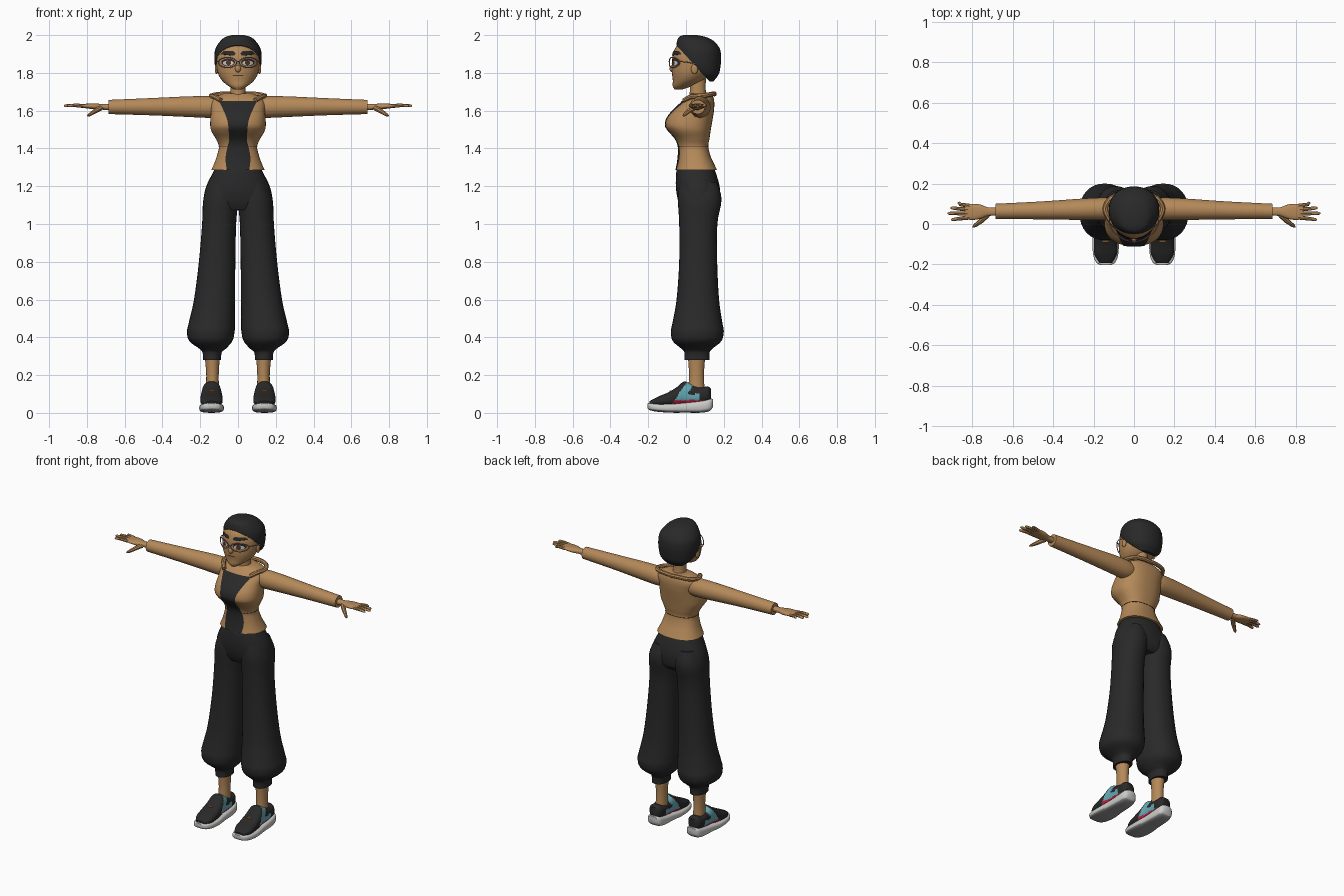
import bpy, bmesh, math
from mathutils import Vector
from mathutils.bvhtree import BVHTree

if "Cube" in bpy.data.objects:
    bpy.data.objects.remove(bpy.data.objects["Cube"], do_unlink=True)


def material(name, *rgb):
    m = bpy.data.materials.new(name)
    m.use_nodes = True
    m.diffuse_color = (*rgb, 1)
    m.node_tree.nodes["Principled BSDF"].inputs["Base Color"].default_value = (*rgb, 1)
    return m


TAN = material("tan", .46, .25, .1)
BLACK = material("soft black", .022, .022, .023)
WHITE = material("sole white", .6, .6, .58)
GREY = material("tread grey", .3, .3, .3)
TEAL = material("teal", .13, .4, .46)
RED = material("red", .55, .012, .05)
PINK = material("frame pink", .45, .25, .27)
BROWN = material("dark brown", .09, .035, .02)
ORANGE = material("lace orange", .6, .22, .03)
parts = []


def add(name, bm, *mats):
    mesh = bpy.data.meshes.new(name)
    bm.to_mesh(mesh)
    bm.free()
    for m in mats:
        mesh.materials.append(m)
    ob = bpy.data.objects.new(name, mesh)
    bpy.context.collection.objects.link(ob)
    parts.append(ob)
    return ob


def smooth_path(rows, sub):
    """Catmull-Rom interpolation through rows of numbers."""
    out = []
    for i in range(len(rows) - 1):
        p0, p1, p2 = rows[max(i - 1, 0)], rows[i], rows[i + 1]
        p3 = rows[min(i + 2, len(rows) - 1)]
        for k in range(sub):
            t = k / sub
            out.append([b + .5 * t * (c - a + t * (2*a - 5*b + 4*c - d + t * (3*(b - c) + d - a)))
                        for a, b, c, d in zip(p0, p1, p2, p3)])
    return out + [list(rows[-1])]


def loft(rows, axis="z", e=2.0, sub=4, n=32, side=1):
    """Rows are (position along axis, low a, high a, low b, high b)."""
    bm = bmesh.new()
    rings = []
    for t, a0, a1, b0, b1 in smooth_path(rows, sub):
        ring = []
        for k in range(n):
            c, s = math.cos(math.tau * k / n), math.sin(math.tau * k / n)
            a = (a0 + a1) / 2 + (a1 - a0) / 2 * math.copysign(abs(c) ** (2 / e), c)
            b = (b0 + b1) / 2 + (b1 - b0) / 2 * math.copysign(abs(s) ** (2 / e), s)
            x, y, z = {"x": (t, a, b), "y": (a, t, b), "z": (a, b, t)}[axis]
            ring.append(bm.verts.new((x * side, y, z)))
        rings.append(ring)
    for p, q in zip(rings, rings[1:]):
        for k in range(n):
            bm.faces.new((p[k], p[k - 1], q[k - 1], q[k]))
    bm.faces.new(rings[0])
    bm.faces.new(rings[-1])
    bmesh.ops.recalc_face_normals(bm, faces=bm.faces)
    return bm


def body(*rows):
    """Symmetric rows given as (z, front y, back y, half width)."""
    return [(z, -w, w, f, b) for z, f, b, w in rows]


def tube(name, points, radii, mat, closed=False):
    cu = bpy.data.curves.new(name, "CURVE")
    cu.dimensions = "3D"
    cu.bevel_depth = 1
    cu.bevel_resolution = 2
    cu.use_fill_caps = True
    sp = cu.splines.new("POLY")
    sp.points.add(len(points) - 1)
    for p, co, r in zip(sp.points, points, radii):
        p.co, p.radius = (*co, 1), r
    sp.use_cyclic_u = closed
    tmp = bpy.data.objects.new(name + "_path", cu)
    bpy.context.collection.objects.link(tmp)
    bpy.context.view_layer.update()
    bm = bmesh.new()
    bm.from_mesh(tmp.evaluated_get(bpy.context.evaluated_depsgraph_get()).to_mesh())
    bpy.data.objects.remove(tmp, do_unlink=True)
    return add(name, bm, mat)


def ball(name, centre, radii, mat):
    bm = bmesh.new()
    bmesh.ops.create_uvsphere(bm, u_segments=16, v_segments=10, radius=1)
    bmesh.ops.scale(bm, vec=radii, verts=bm.verts)
    bmesh.ops.translate(bm, vec=centre, verts=bm.verts)
    return add(name, bm, mat)


def decal(name, target, rows, lift, mat, side=1, cols=10):
    """Thin sheet of (z, low x, high x) rows laid on the front of a part."""
    tree = BVHTree.FromPolygons([v.co for v in target.data.vertices],
                                [p.vertices[:] for p in target.data.polygons])
    bm = bmesh.new()
    grid = []
    for z, x0, x1 in rows:
        line = []
        for k in range(cols + 1):
            x = side * (x0 + (x1 - x0) * k / cols)
            hit = tree.ray_cast(Vector((x, -1, z)), Vector((0, 1, 0)))[0]
            line.append(bm.verts.new((x, (hit.y if hit else 0) - lift, z)))
        grid.append(line)
    for p, q in zip(grid, grid[1:]):
        for k in range(cols):
            f = bm.faces.new((p[k], p[k + 1], q[k + 1], q[k]))
            f.normal_update()
            if f.normal.y > 0:
                f.normal_flip()
    return add(name, bm, mat)


def oval(cx, cz, rx, rz, n=10):
    angles = [math.pi * (i / n - .5) * .96 for i in range(n + 1)]
    return [(cz + rz * math.sin(a), cx - rx * math.cos(a), cx + rx * math.cos(a)) for a in angles]


# Head, neck and hair
head = add("head", loft(body(
    (1.712, -.06, -.02, .018), (1.73, -.07, .03, .05), (1.76, -.07, .09, .085),
    (1.80, -.074, .13, .107), (1.85, -.074, .155, .115), (1.89, -.071, .16, .114),
    (1.93, -.058, .15, .1), (1.96, -.03, .11, .07), (1.97, -.01, .09, .05))), TAN)
add("neck", loft(body((1.63, .0, .13, .07), (1.67, .015, .115, .045), (1.7, .02, .105, .039),
                      (1.77, .02, .105, .039))), TAN)
hair = loft(body(
    (1.755, .08, .145, .06), (1.79, .03, .172, .1), (1.83, -.03, .182, .119),
    (1.88, -.05, .186, .125), (1.93, -.052, .178, .119), (1.97, -.047, .145, .092),
    (1.99, -.037, .105, .066), (2, -.015, .06, .03)), e=2.15)
cut = bmesh.ops.bisect_plane(hair, geom=hair.verts[:] + hair.edges[:] + hair.faces[:],
                             plane_co=(0, -.05, 1.945), plane_no=(0, .185, .17), clear_inner=True)
bmesh.ops.holes_fill(hair, edges=[e for e in hair.edges if e.is_boundary], sides=0)
add("hair", hair, BLACK)
ball("nose", (0, -.073, 1.822), (.015, .014, .019), TAN)
decal("mouth", head, [(1.783, -.022, .022), (1.787, -.03, .03), (1.79, -.022, .022)], .002, BROWN)

# Jacket, shirt front and waist seam
jacket = add("jacket", loft(body(
    (1.285, -.052, .165, .142), (1.32, -.045, .148, .126), (1.36, -.04, .13, .112),
    (1.41, -.04, .118, .101), (1.45, -.055, .124, .117), (1.49, -.09, .13, .14),
    (1.52, -.108, .135, .147), (1.56, -.1, .142, .146), (1.60, -.07, .148, .143),
    (1.64, -.028, .15, .145), (1.67, .0, .145, .125), (1.69, .025, .13, .08)), e=2.4, n=48), TAN)
shirt = smooth_path([(1.65, .1), (1.6, .076), (1.55, .057), (1.5, .05), (1.44, .048),
                     (1.41, .055), (1.35, .066), (1.287, .06)], 4)
decal("shirt_front", jacket, [(z, -w, w) for z, w in shirt], .004, BLACK)
add("waist_seam", loft(body((1.409, -.041, .12, .103), (1.412, -.041, .12, .103)), e=2.4, sub=1), BROWN)

# Trouser hips
add("trouser_hips", loft(body(
    (1.075, -.02, .15, .17), (1.1, -.033, .172, .184), (1.14, -.046, .18, .182),
    (1.2, -.054, .178, .168), (1.27, -.052, .158, .134), (1.3, -.045, .145, .118)), e=2.2), BLACK)


def shoe_colour(c):
    """Red stripe above the sole, slanted teal band, black elsewhere."""
    if c.y > -.07 and c.z < .068:
        return 2
    slant = c.y - (c.z - .07) * .7
    if -.06 < slant < -.015 or (-.02 < c.y < .07 and c.z < .1):
        return 1
    return 0


for side, label in ((1, "left"), (-1, "right")):
    # Leg, ankle
    add(label + "_trouser_leg", loft([
        (1.22, .02, .15, -.035, .165), (1.13, .0, .183, -.043, .188), (1.0, .01, .19, -.036, .166),
        (.8, .014, .207, -.036, .165), (.6, .016, .233, -.05, .175), (.48, .016, .26, -.071, .192),
        (.43, .018, .27, -.08, .2), (.38, .03, .258, -.07, .187), (.34, .064, .205, -.025, .14),
        (.32, .086, .188, -.008, .125), (.28, .09, .184, -.008, .125)], e=2.2, side=side), BLACK)
    add(label + "_ankle", loft([(.1, .1, .172, .01, .1), (.2, .102, .168, .016, .095),
                                (.3, .096, .176, .01, .102)], side=side), TAN)

    # Shoe
    sole = loft([(y, .14 - w, .14 + w, lo, hi) for y, w, lo, hi in (
        (-.204, .022, .025, .05), (-.19, .047, .014, .052), (-.15, .062, .006, .05),
        (-.08, .065, .001, .05), (0, .057, .001, .056), (.08, .053, .001, .066),
        (.125, .046, .01, .075), (.142, .03, .03, .074))], "y", 3.2, side=side)
    sole.normal_update()
    for f in sole.faces:
        f.material_index = int(f.normal.z < -.7)
    add(label + "_sole", sole, WHITE, GREY)
    upper = loft([(y, .14 - w, .14 + w, lo, hi) for y, w, lo, hi in (
        (-.193, .03, .04, .062), (-.15, .055, .035, .085), (-.1, .059, .035, .106),
        (-.05, .056, .035, .135), (-.01, .05, .04, .166), (.03, .047, .04, .152),
        (.08, .047, .05, .137), (.115, .042, .055, .14), (.132, .026, .06, .128))],
        "y", 2.5, sub=6, n=48, side=side)
    for f in upper.faces:
        f.material_index = shoe_colour(f.calc_center_median())
    add(label + "_shoe_upper", upper, BLACK, TEAL, RED)
    tube(label + "_lace", [(side * x, -.085, .116) for x in (.125, .14, .155)], [.004] * 3, ORANGE)

    # Sleeve, palm, fingers
    add(label + "_sleeve", loft([
        (.08, .03, .12, 1.57, 1.665), (.14, .02, .13, 1.562, 1.676), (.25, .02, .126, 1.566, 1.676),
        (.45, .023, .112, 1.575, 1.667), (.685, .025, .1, 1.582, 1.657)], "x", side=side), TAN)
    add(label + "_palm", loft([
        (.66, .04, .082, 1.603, 1.637), (.72, .04, .082, 1.605, 1.636), (.76, .026, .096, 1.607, 1.638),
        (.8, .02, .1, 1.612, 1.637), (.835, .025, .098, 1.616, 1.634)], "x", 2.4, side=side), TAN)
    for finger, base, tip, reach in (("little", .09, .104, .872), ("ring", .071, .079, .908),
                                     ("middle", .051, .053, .922), ("index", .032, .022, .905)):
        mid = (base + tip) / 2
        tube(f"{label}_{finger}_finger",
             [(side * .815, base, 1.625), (side * .86, mid, 1.628),
              (side * (reach - .008), tip, 1.626), (side * reach, tip, 1.625)],
             [.0105, .0095, .0075, .003], TAN)
    tube(label + "_thumb", [(side * .725, .045, 1.615), (side * .757, .015, 1.598),
                            (side * .787, -.008, 1.578), (side * .797, -.015, 1.573)],
         [.014, .013, .009, .004], TAN)

    # Folded collar
    collar = smooth_path([(.092, -.01, 1.655), (.125, .03, 1.674), (.142, .08, 1.678),
                          (.11, .13, 1.686), (.05, .147, 1.69), (0, .15, 1.688)], 4)
    tube(label + "_collar", [(side * x, y, z) for x, y, z in collar], [.013] * len(collar), TAN)

    # Eye, eyebrow, ear, spectacles
    decal(label + "_eyeliner", head, oval(.052, 1.856, .036, .02), .002, BLACK, side)
    decal(label + "_eye_white", head, oval(.052, 1.852, .029, .013), .004, WHITE, side)
    decal(label + "_iris", head, oval(.05, 1.853, .014, .013), .006, BROWN, side)
    decal(label + "_eyebrow", head, [(1.893, .02, .045), (1.898, .015, .092), (1.905, .014, .088),
                                     (1.915, .025, .075)], .005, BLACK, side)
    ball(label + "_ear", (side * .114, .045, 1.82), (.009, .018, .027), TAN)
    rim = [(.056 + .048 * math.cos(a), 1.855 + .027 * math.sin(a))
           for a in (math.tau * k / 28 for k in range(28))]
    tube(label + "_spectacle_rim", [(side * x, -.088 + 5 * x * x, z) for x, z in rim],
         [.0028] * len(rim), PINK, True)
    tube(label + "_spectacle_arm", [(side * .104, -.034, 1.86), (side * .121, .0, 1.858),
                                    (side * .123, .05, 1.848)], [.0025] * 3, PINK)
tube("spectacle_bridge", [(-.009, -.088, 1.858), (0, -.091, 1.861), (.009, -.088, 1.858)],
     [.0028] * 3, PINK)

# Smooth shading with sharp hems
bpy.ops.object.select_all(action="DESELECT")
for ob in parts:
    ob.select_set(True)
bpy.context.view_layer.objects.active = parts[0]
bpy.ops.object.shade_smooth_by_angle(angle=math.radians(42))
